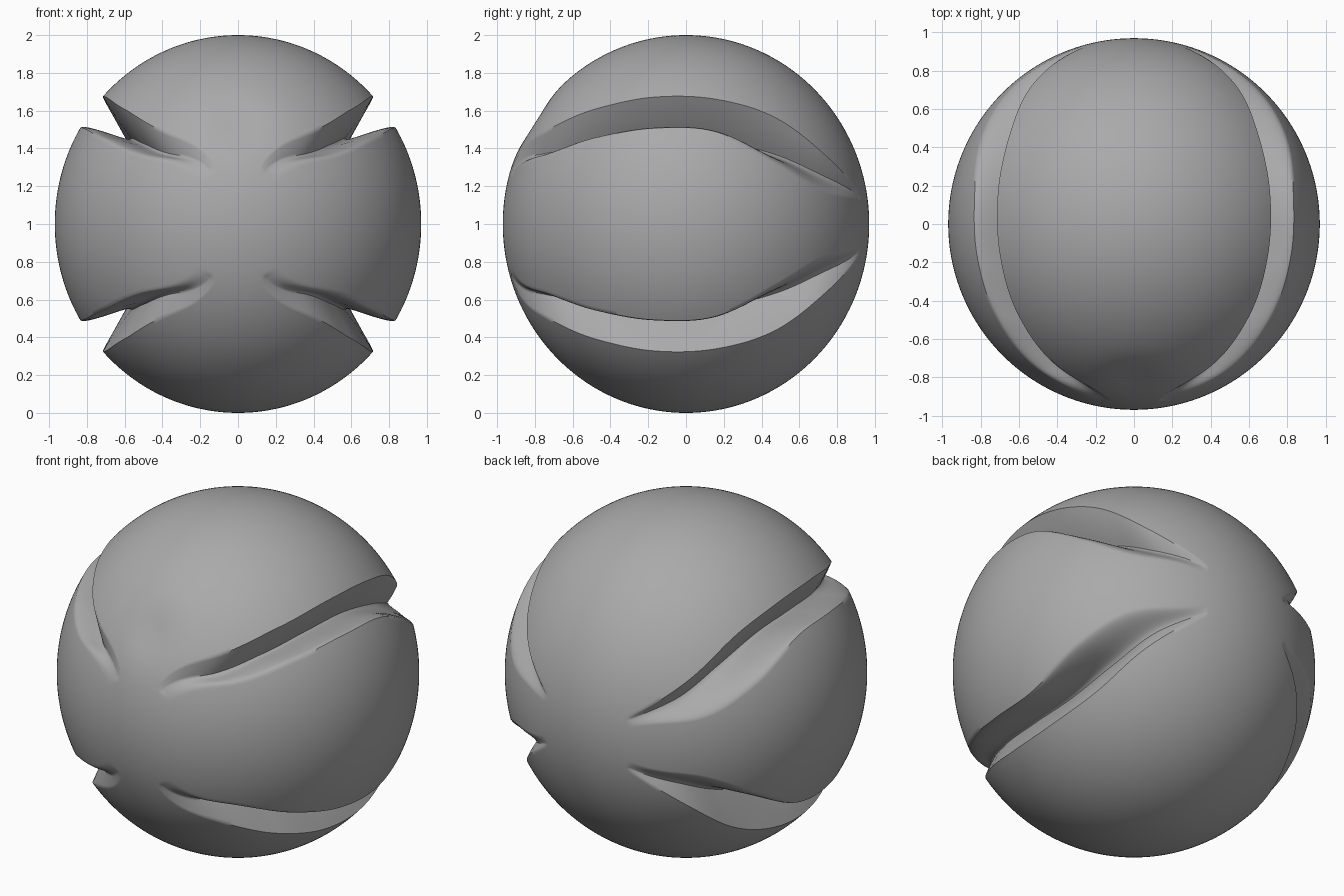
import bpy, bmesh, math
from mathutils import Vector

if "Cube" in bpy.data.objects:
    bpy.data.objects.remove(bpy.data.objects["Cube"], do_unlink=True)

WIDTH = 0.97          # half width and half depth; half height is 1
RINGS = 180
# groove lip angles (degrees above the side), evenly spaced from front to back
UPPER_LIP = [67, 50, 44.5, 43, 42, 40, 34, 30]
LOWER_LIP = [47, 34, 31.5, 31, 29.5, 21.5, 15, 19]


def spline(knots, t):
    """Smooth value through evenly spaced knots, t in 0..1."""
    last = len(knots) - 1
    f = min(max(t, 0), 1) * last
    i = min(int(f), last - 1)
    f -= i
    a, b, c, d = (knots[min(max(i + k, 0), last)] for k in (-1, 0, 1, 2))
    return b + f / 2 * (c - a + f * (2*a - 5*b + 4*c - d + f * (3*(b - c) + d - a)))


def quarter_profile(lat):
    """(angle, radius factor) pairs of one quarter section, side to top."""
    t = (lat - 20) / 140
    low, high = spline(LOWER_LIP, t), spline(UPPER_LIP, t)
    u = (lat - 90) / 72
    depth = 0.26 * max(0, 1 - u * u) ** 0.6
    apex = low + (high - low) * (0.6 + 0.15 * u * u)
    pts = [(low * i / 26, 1) for i in range(26)]
    for i in range(12):                       # soft lower wall
        s = i / 12
        pts.append((low + (apex - low) * s, 1 - depth * math.sin(s * math.pi / 2) ** 1.5))
    for i in range(8):                        # straight upper wall
        s = i / 8
        pts.append((apex + (high - apex) * s, 1 - depth * (1 - s)))
    pts += [(high + (90 - high) * i / 28, 1) for i in range(29)]
    return pts


def ring_profile(lat):
    """Mirror the quarter section to a full ring."""
    q = quarter_profile(lat)
    back = q[::-1]
    return (q[:-1] + [(180 - a, r) for a, r in back[:-1]]
            + [(180 + a, r) for a, r in q[:-1]] + [(360 - a, r) for a, r in back[:-1]])


# grooved ball, built as rings from front to back
bm = bmesh.new()
dent = Vector((0, -0.82, 0.55))
rings = []
for i in range(1, RINGS):
    lat = 180 * i / RINGS
    y, rad = -WIDTH * math.cos(math.radians(lat)), math.sin(math.radians(lat))
    ring = []
    for ang, r in ring_profile(lat):
        a = math.radians(ang)
        p = Vector((WIDTH * rad * r * math.cos(a), y, rad * r * math.sin(a)))
        p *= 1 - 0.02 * math.exp(-((p - dent).length / 0.15) ** 2)   # shallow front dent
        ring.append(bm.verts.new(p + Vector((0, 0, 1))))
    rings.append(ring)

count = len(rings[0])
for a, b in zip(rings, rings[1:]):
    for j in range(count):
        k = (j + 1) % count
        bm.faces.new((a[j], a[k], b[k], b[j]))
for ring, y in ((rings[0], -WIDTH), (rings[-1], WIDTH)):
    pole = bm.verts.new((0, y, 1))
    for j in range(count):
        bm.faces.new((ring[j], ring[(j + 1) % count], pole))
bmesh.ops.recalc_face_normals(bm, faces=bm.faces)

mesh = bpy.data.meshes.new("grooved_ball")
bm.to_mesh(mesh)
bm.free()
ball = bpy.data.objects.new("grooved_ball", mesh)
bpy.context.collection.objects.link(ball)

# single grey material
grey = bpy.data.materials.new("plain grey")
grey.use_nodes = True
colour = (0.4, 0.4, 0.4, 1)
grey.diffuse_color = colour
grey.node_tree.nodes["Principled BSDF"].inputs["Base Color"].default_value = colour
mesh.materials.append(grey)

bpy.ops.object.select_all(action="DESELECT")
ball.select_set(True)
bpy.context.view_layer.objects.active = ball
bpy.ops.object.shade_smooth_by_angle(angle=math.radians(45))
